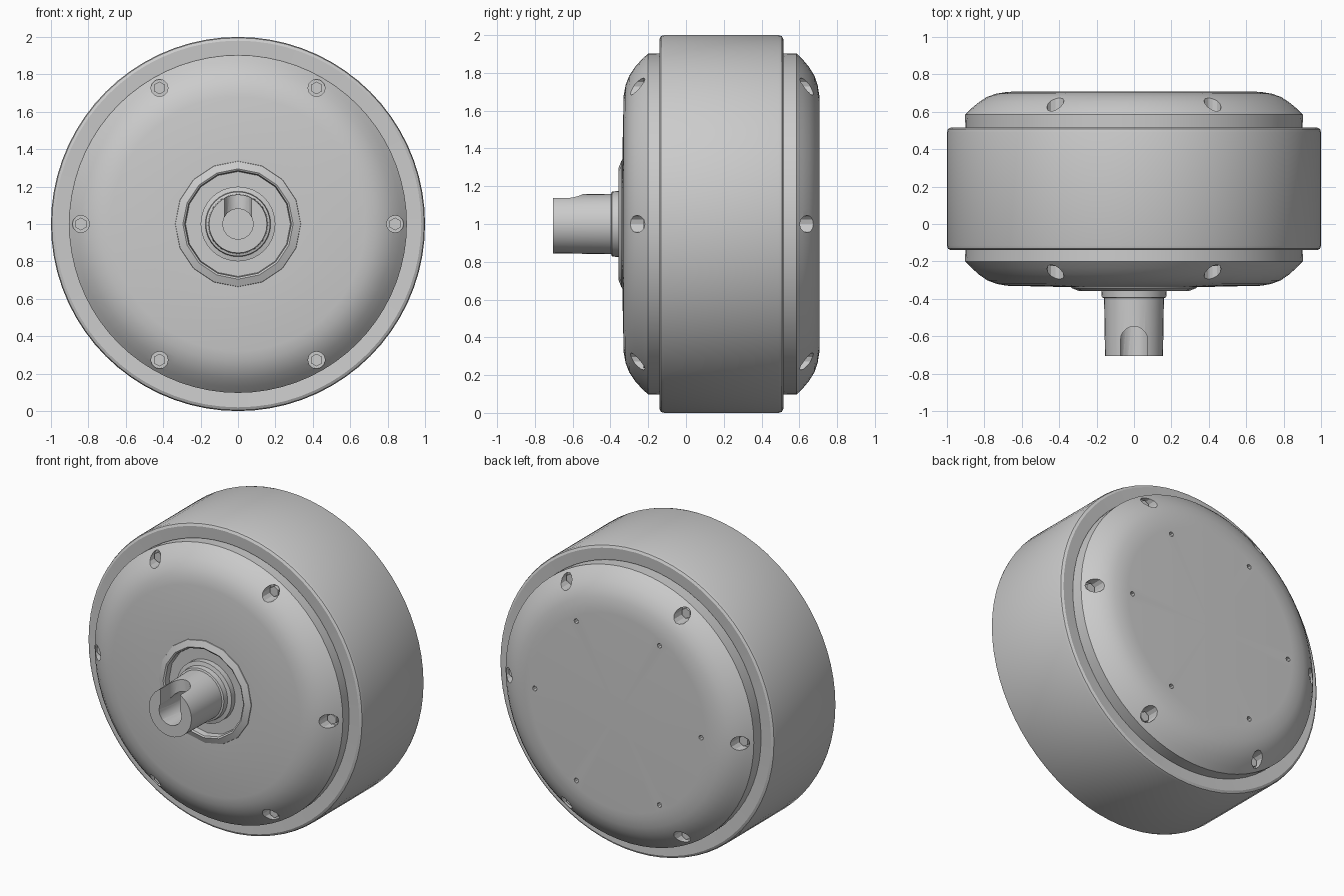
import bpy, bmesh
from math import pi, sin, cos, radians
from mathutils import Matrix, Vector

if "Cube" in bpy.data.objects:
    bpy.data.objects.remove(bpy.data.objects["Cube"])

CZ = 1.0  # height of the motor axis, which runs along y


def finish(name, bm):
    bmesh.ops.remove_doubles(bm, verts=bm.verts, dist=1e-5)
    bmesh.ops.recalc_face_normals(bm, faces=bm.faces)
    mesh = bpy.data.meshes.new(name)
    bm.to_mesh(mesh)
    bm.free()
    ob = bpy.data.objects.new(name, mesh)
    bpy.context.collection.objects.link(ob)
    return ob


def lathe(name, profile, sides, closed=False):
    """Revolve (radius, y) points about the motor axis."""
    bm = bmesh.new()
    pts = [bm.verts.new((r, y, CZ)) for r, y in profile]
    for a, b in zip(pts, pts[1:] + ([pts[0]] if closed else [])):
        bm.edges.new((a, b))
    bmesh.ops.spin(bm, geom=bm.verts[:] + bm.edges[:], cent=(0, 0, CZ),
                   axis=(0, 1, 0), angle=2 * pi, steps=sides)
    return finish(name, bm)


def rods(name, places, radius, y0, y1, sides):
    """Cylinders along y, centred at each (x, z)."""
    bm = bmesh.new()
    for x, z in places:
        m = Matrix.Translation((x, (y0 + y1) / 2, z)) @ Matrix.Rotation(pi / 2, 4, 'X')
        bmesh.ops.create_cone(bm, cap_ends=True, segments=sides, radius1=radius,
                              radius2=radius, depth=abs(y1 - y0), matrix=m)
    return finish(name, bm)


def circle6(radius):
    return [(radius * cos(i * pi / 3), CZ + radius * sin(i * pi / 3)) for i in range(6)]


def cut(ob, cutter):
    cutter.hide_render = True
    mod = ob.modifiers.new("cut", 'BOOLEAN')
    mod.operation, mod.solver, mod.object = 'DIFFERENCE', 'EXACT', cutter
    bpy.context.view_layer.objects.active = ob
    bpy.ops.object.modifier_apply(modifier=mod.name)
    bpy.data.objects.remove(cutter)


# outer rotor ring with softened rims
lathe("rotor_ring", [(0.88, -0.12), (0.905, -0.135), (0.98, -0.14), (0.995, -0.132),
                     (1.0, -0.115), (1.0, 0.49), (0.995, 0.507), (0.98, 0.515),
                     (0.905, 0.51), (0.88, 0.49)], 72, closed=True)

# domed front and rear covers
front = lathe("front_cover", [(0, -0.05), (0.9, -0.05), (0.903, -0.2), (0.87, -0.235),
                              (0.83, -0.271), (0.785, -0.301), (0.735, -0.32),
                              (0.68, -0.33), (0.32, -0.338), (0, -0.338)], 72)
rear = lathe("rear_cover", [(0, 0.42), (0.9, 0.42), (0.903, 0.585), (0.87, 0.619),
                            (0.83, 0.652), (0.785, 0.68), (0.735, 0.697),
                            (0.68, 0.706), (0.64, 0.708), (0, 0.708)], 72)

# screw pockets in both covers, small threaded holes in the rear
cut(front, rods("front_pockets", circle6(0.84), 0.046, -0.5, -0.2, 12))
cut(rear, rods("rear_pockets", circle6(0.84), 0.046, 0.575, 0.9, 12))
cut(rear, rods("rear_holes", circle6(0.605), 0.016, 0.64, 0.9, 8))
cut(front, rods("bearing_recess", [(0, CZ)], 0.285, -0.5, -0.315, 16))

# screw heads seated in the pockets
rods("front_screws", circle6(0.84), 0.034, -0.18, -0.225, 6)
rods("rear_screws", circle6(0.84), 0.034, 0.56, 0.6, 6)

# raised bearing lip round the shaft
lathe("bearing_lip", [(0.34, -0.325), (0.335, -0.342), (0.295, -0.358),
                      (0.285, -0.352), (0.28, -0.31)], 16, closed=True)

# stepped shaft
shaft = lathe("shaft", [(0, -0.28), (0.2, -0.28), (0.2, -0.352), (0.175, -0.358),
                        (0.172, -0.392), (0.16, -0.396), (0.155, -0.705), (0, -0.705)], 32)
cut(shaft, rods("bore", [(0, CZ)], 0.082, -0.8, -0.42, 16))

# round-ended cable slot in the top of the shaft
bm = bmesh.new()
outline = [(-0.072, -0.8), (0.072, -0.8)]
outline += [(0.072 * cos(pi * i / 10), -0.62 + 0.072 * sin(pi * i / 10)) for i in range(11)]
face = bm.faces.new([bm.verts.new((x, y, CZ + 0.01)) for x, y in outline])
ext = bmesh.ops.extrude_face_region(bm, geom=[face])
bmesh.ops.translate(bm, vec=Vector((0, 0, 0.3)),
                    verts=[v for v in ext["geom"] if isinstance(v, bmesh.types.BMVert)])
cut(shaft, finish("slot", bm))

# smooth shading with crisp edges
bpy.ops.object.select_all(action='SELECT')
bpy.ops.object.shade_smooth_by_angle(angle=radians(25))
